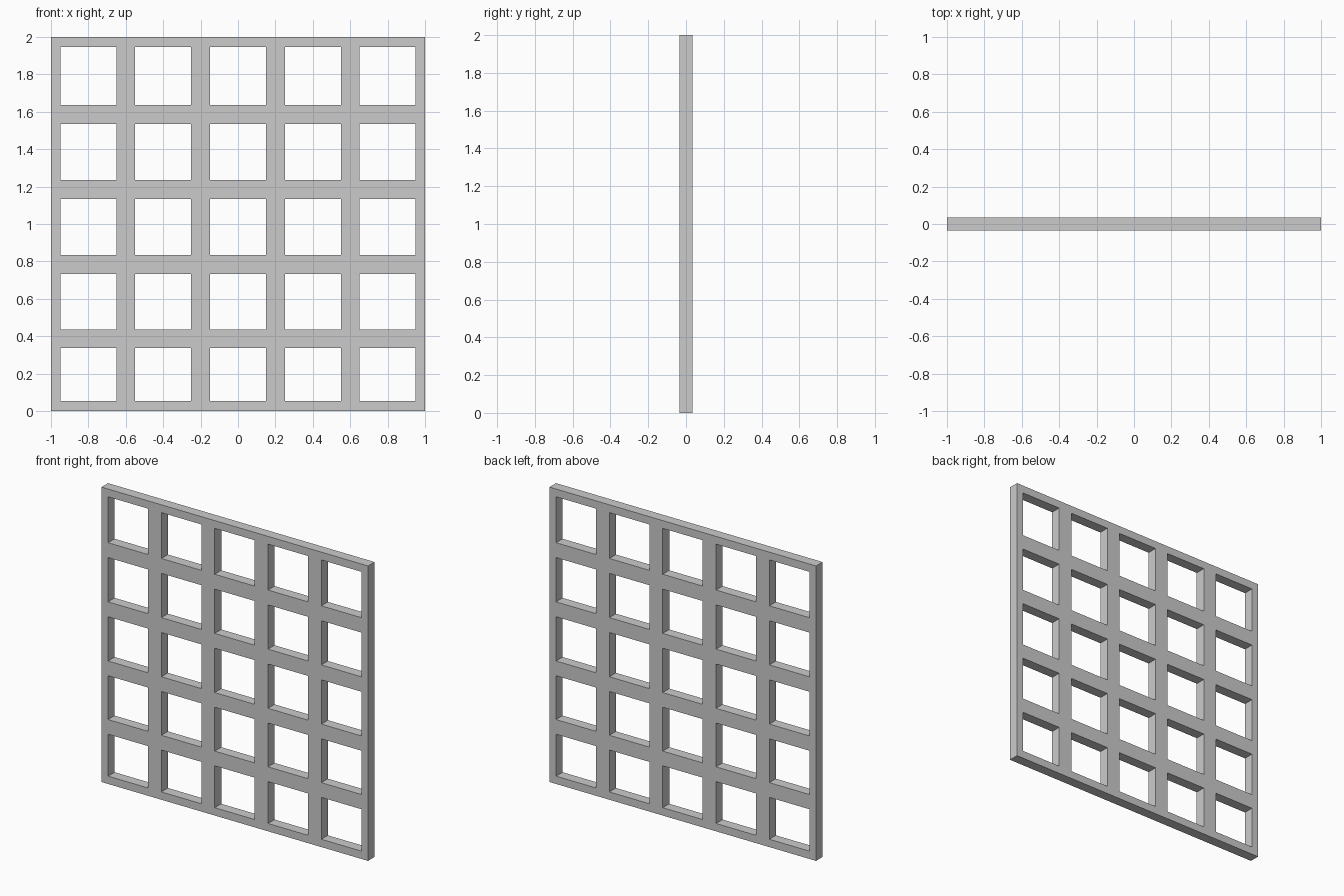
import bpy
import bmesh

if "Cube" in bpy.data.objects:
    bpy.data.objects.remove(bpy.data.objects["Cube"])

DEPTH = 0.07

# Bar edges along each axis: solid strips alternate with openings
xs = [-1.0, -0.95, -0.65, -0.55, -0.25, -0.15, 0.15, 0.25, 0.55, 0.65, 0.95, 1.0]
zs = [0.0, 0.053, 0.337, 0.437, 0.734, 0.834, 1.134, 1.235, 1.535, 1.636, 1.947, 2.0]

# Lattice face: every cell is filled except the openings
bm = bmesh.new()
grid = [[bm.verts.new((x, -DEPTH / 2, z)) for z in zs] for x in xs]
for i in range(len(xs) - 1):
    for j in range(len(zs) - 1):
        if i % 2 and j % 2:
            continue
        bm.faces.new((grid[i][j], grid[i + 1][j], grid[i + 1][j + 1], grid[i][j + 1]))

# Thickness: extrude the face backwards, keeping the front
front = bm.faces[:]
result = bmesh.ops.extrude_face_region(bm, geom=front, use_keep_orig=True)
back = [v for v in result["geom"] if isinstance(v, bmesh.types.BMVert)]
bmesh.ops.translate(bm, verts=back, vec=(0, DEPTH, 0))
bmesh.ops.recalc_face_normals(bm, faces=bm.faces[:])

mesh = bpy.data.meshes.new("lattice_panel")
bm.to_mesh(mesh)
bm.free()
panel = bpy.data.objects.new("lattice_panel", mesh)
bpy.context.collection.objects.link(panel)
